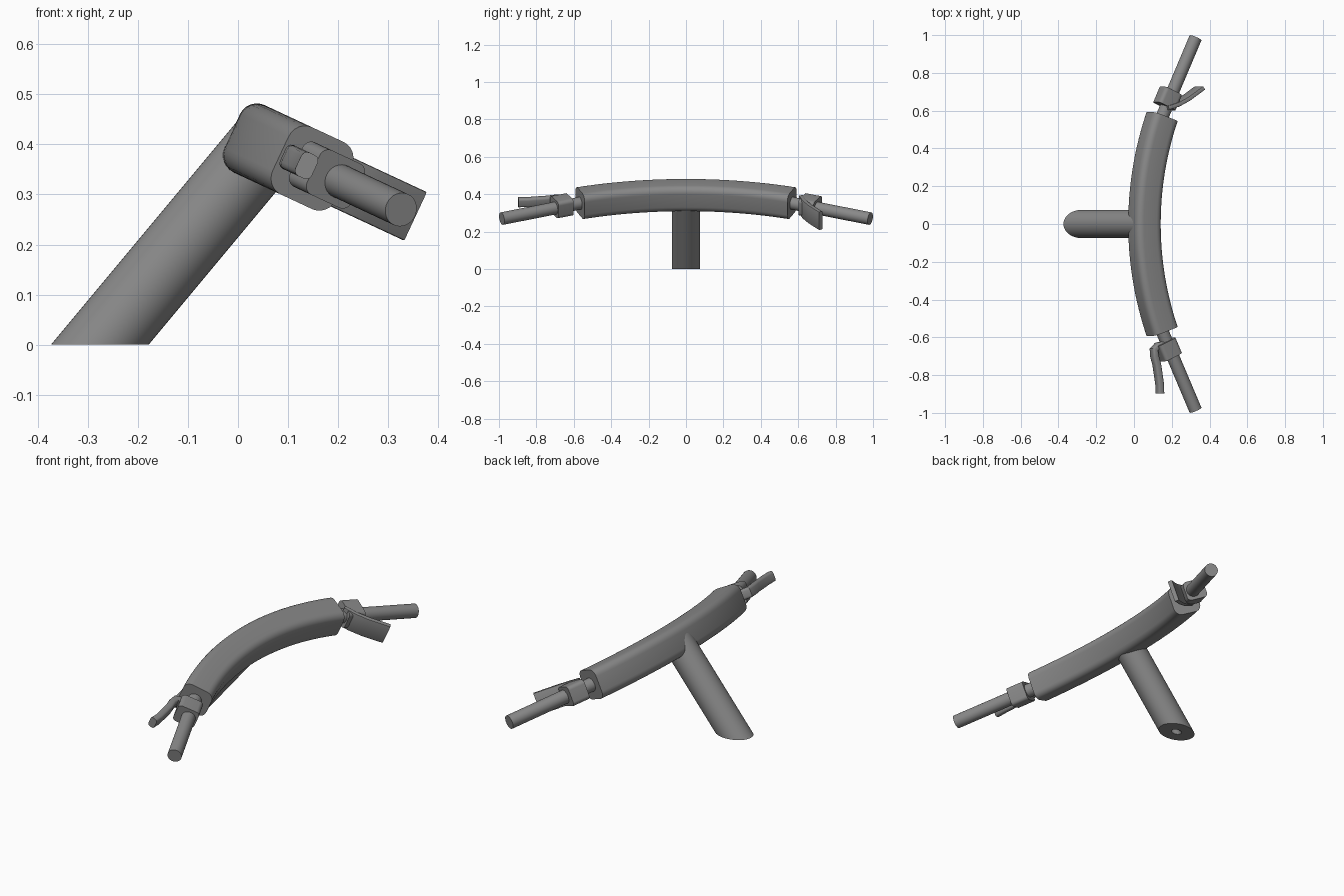
import bpy, bmesh, math
from mathutils import Vector

if "Cube" in bpy.data.objects:
    bpy.data.objects.remove(bpy.data.objects["Cube"])

grey = bpy.data.materials.new("plain grey")
grey.diffuse_color = (0.25, 0.25, 0.25, 1)
grey.use_nodes = True
grey.node_tree.nodes["Principled BSDF"].inputs["Base Color"].default_value = grey.diffuse_color

# Tilted handlebar plane: u runs forward and down, n is its normal
TILT = math.radians(25)
U = Vector((math.cos(TILT), 0, -math.sin(TILT)))
Y = Vector((0, 1, 0))
N = Vector((math.sin(TILT), 0, math.cos(TILT)))
N0 = 0.382          # height of the bar's mid plane along n


def loft(name, rings, angle=35):
    """Skin a list of equal-length rings and cap both ends."""
    bm = bmesh.new()
    loops = [[bm.verts.new(p) for p in ring] for ring in rings]
    for a, b in zip(loops, loops[1:]):
        for i in range(len(a)):
            j = (i + 1) % len(a)
            bm.faces.new((a[i], a[j], b[j], b[i]))
    bm.faces.new(loops[0])
    bm.faces.new(loops[-1])
    bmesh.ops.recalc_face_normals(bm, faces=bm.faces)
    mesh = bpy.data.meshes.new(name)
    bm.to_mesh(mesh)
    bm.free()
    mesh.materials.append(grey)
    ob = bpy.data.objects.new(name, mesh)
    bpy.context.collection.objects.link(ob)
    bpy.ops.object.select_all(action='DESELECT')
    ob.select_set(True)
    bpy.context.view_layer.objects.active = ob
    bpy.ops.object.shade_smooth_by_angle(angle=math.radians(angle))
    return ob


def rounded_rect(w, h, r, steps=6):
    pts = []
    for k, (sx, sy) in enumerate(((1, 1), (-1, 1), (-1, -1), (1, -1))):
        for i in range(steps + 1):
            t = math.pi / 2 * (k + i / steps)
            pts.append((sx * (w / 2 - r) + r * math.cos(t),
                        sy * (h / 2 - r) + r * math.sin(t)))
    return pts


def sweep(name, path, sections):
    """Sweep sections along a (u, y) path lying in the handlebar plane."""
    pts = [Vector(p) for p in path]
    if len(sections) == 1:
        sections = sections * len(pts)
    rings = []
    for i, p in enumerate(pts):
        t = (pts[min(i + 1, len(pts) - 1)] - pts[max(i - 1, 0)]).normalized()
        s = Vector((t.y, -t.x))
        rings.append([U * (p.x + s.x * a) + Y * (p.y + s.y * a) + N * (N0 + b)
                      for a, b in sections[i]])
    return loft(name, rings)


# Curved padded body
R, HALF = 1.618, math.radians(20.5)
arc = [HALF * (i / 20 - 1) for i in range(41)]
sweep("curved_body", [(-0.117 + R * (1 - math.cos(a)), R * math.sin(a)) for a in arc],
      [rounded_rect(0.148, 0.148, 0.037)])

# Grip bars and clamps on both ends
SP = math.radians(25)
circle = [(0.034 * math.cos(i * math.pi / 16), 0.034 * math.sin(i * math.pi / 16))
          for i in range(32)]
for side, label in ((1, "left"), (-1, "right")):
    def along(d, off=0):
        return (0.181 - math.sin(SP) * d + math.cos(SP) * off,
                side * (0.985 - math.cos(SP) * d - math.sin(SP) * off))
    sweep(label + "_grip_bar", [along(0), along(0.5)], [circle])
    sweep(label + "_clamp", [along(0.315, -0.012), along(0.405, -0.012)],
          [rounded_rect(0.108, 0.098, 0.02)])

# Wide flat lever reaching forward
sweep("flat_lever", [(0.0, 0.615), (0.06, 0.632), (0.12, 0.662), (0.207, 0.72)],
      [rounded_rect(0.022, 0.107, 0.004, 2)])

# Slim curved lever on the rear of the other clamp
lever = [(0.01, -0.635), (-0.04, -0.645), (-0.062, -0.665), (-0.058, -0.70),
         (-0.045, -0.745), (-0.036, -0.80), (-0.028, -0.85), (-0.027, -0.897)]
sweep("curved_lever", lever, [rounded_rect(0.036, 0.052, 0.012, 3)])

# Slanted stem, cut level at the base, with a bolt hole
axis = Vector((0.64, 0, 0.768)).normalized()
side_dir = Vector((-axis.z, 0, axis.x))
foot = Vector((-0.276, 0, 0))


def stem_ring(r, d=None):
    ring = []
    for i in range(48):
        t = i * math.pi / 24
        p = foot + (side_dir * math.cos(t) + Y * math.sin(t)) * r
        ring.append(p - axis * (p.z / axis.z) if d is None else p + axis * d)
    return ring


loft("stem", [stem_ring(0.075, 0.52), stem_ring(0.075), stem_ring(0.021),
              stem_ring(0.021, 0.40)])
